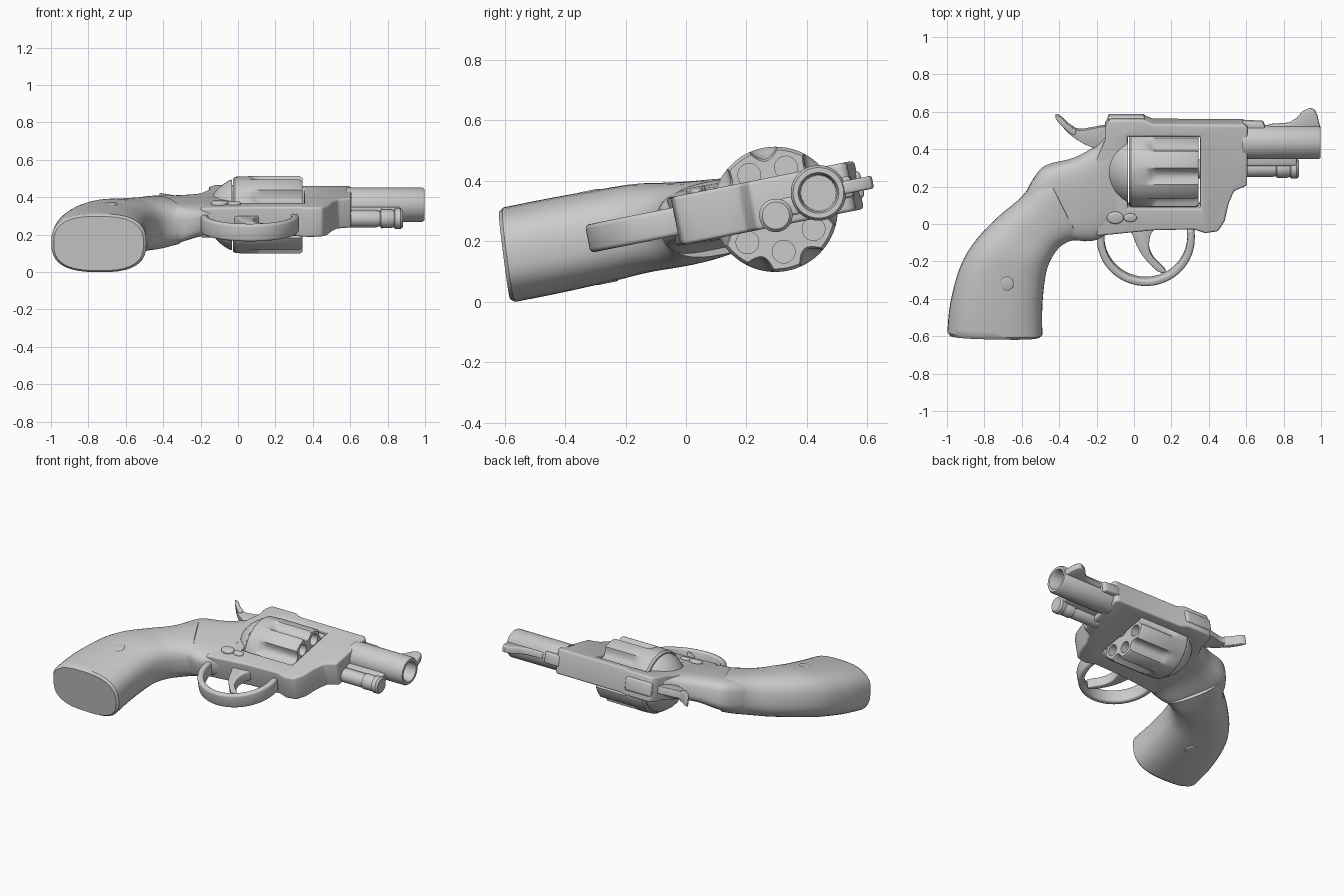
import bpy, bmesh
from math import sin, cos, pi, radians
from mathutils import Matrix, Vector

if "Cube" in bpy.data.objects:
    bpy.data.objects.remove(bpy.data.objects["Cube"])

# The whole model lies on its side, tilted about the x axis
TILT = Matrix(((1, 0, 0, 0), (0, 1, -.2, 0), (0, .2, 1, .272), (0, 0, 0, 1)))


def make(name, rings, closed=False):
    """Skin a list of equal-length vertex rings; cap the ends unless closed."""
    bm = bmesh.new()
    rows = [[bm.verts.new(p) for p in r] for r in rings]
    n = len(rows[0])
    pairs = list(zip(rows, rows[1:])) + ([(rows[-1], rows[0])] if closed else [])
    for a, b in pairs:
        for i in range(n):
            j = (i + 1) % n
            bm.faces.new((a[i], a[j], b[j], b[i]))
    if not closed:
        bm.faces.new(rows[0][::-1])
        bm.faces.new(rows[-1])
    bmesh.ops.recalc_face_normals(bm, faces=bm.faces[:])
    me = bpy.data.meshes.new(name)
    bm.to_mesh(me)
    bm.free()
    me.transform(TILT)
    ob = bpy.data.objects.new(name, me)
    bpy.context.collection.objects.link(ob)
    return ob


def bevel(ob, width, segments=3):
    m = ob.modifiers.new("bevel", 'BEVEL')
    m.width, m.segments, m.angle_limit = width, segments, radians(40)
    return ob


def cut(ob, cutter):
    m = ob.modifiers.new("cut", 'BOOLEAN')
    m.operation, m.solver, m.object = 'DIFFERENCE', 'EXACT', cutter
    cutter.hide_render = True


def spline(pts, steps=4, cyclic=False):
    """Catmull-Rom smoothing of tuples of any length."""
    p = [Vector(q) for q in pts]
    n = len(p)
    get = (lambda i: p[i % n]) if cyclic else (lambda i: p[max(0, min(n - 1, i))])
    out = []
    for i in range(n if cyclic else n - 1):
        a, b, c, d = (get(i + k) for k in (-1, 0, 1, 2))
        for s in range(steps):
            t = s / steps
            out.append(.5 * (2 * b + (c - a) * t + (2 * a - 5 * b + 4 * c - d) * t * t
                             + (3 * b - a - 3 * c + d) * t ** 3))
    return out if cyclic else out + [p[-1]]


def plate(name, pts, half, bev=0, mid=0.0):
    """Outline in the side plane, given thickness."""
    ob = make(name, [[(p[0], p[1], mid + s * half) for p in pts] for s in (-1, 1)])
    return bevel(ob, bev) if bev else ob


def lathe(name, prof, cy, cw, n=40, closed=False):
    """Turned part along x: profile of (x, radius)."""
    return make(name, [[(x, cy + r * cos(2 * pi * i / n), cw + r * sin(2 * pi * i / n))
                        for i in range(n)] for x, r in prof], closed)


def rect(x0, x1, y0, y1):
    return [(x0, y0), (x1, y0), (x1, y1), (x0, y1)]


def disc(x, y, r, n=24, sx=1):
    return [(x + sx * r * cos(2 * pi * i / n), y + r * sin(2 * pi * i / n)) for i in range(n)]


def oval_loft(name, sections, power, lean=0, n=40):
    """Sections: back x, back y, front x, front y, half thickness, thickness offset."""
    rings = []
    for k, (bx, by, fx, fy, h, o) in enumerate(sections):
        ring = []
        for i in range(n):
            c, s = cos(2 * pi * i / n), sin(2 * pi * i / n)
            c, s = (abs(v) ** (2 / power) * (1 if v > 0 else -1) for v in (c, s))
            t = (c + 1) / 2
            y = by + (fy - by) * t + lean * (1 - k / len(sections)) * s * h
            ring.append((bx + (fx - bx) * t, y, o + h * s))
        rings.append(ring)
    return make(name, rings)


# Grip
oval_loft("grip", [Vector((-.985, -.594, -.505, -.604, .143, 0))] + spline([
    (-.998, -.575, -.49, -.593, .154, 0), (-.982, -.42, -.49, -.44, .154, 0),
    (-.93, -.23, -.475, -.29, .15, 0), (-.85, -.095, -.45, -.2, .145, 0),
    (-.73, .03, -.405, -.13, .138, -.01), (-.605, .135, -.355, -.095, .133, -.015),
    (-.53, .235, -.31, -.083, .126, -.015), (-.47, .285, -.285, -.08, .12, -.015)]), 2.7, .07)

# Rear frame between grip and shield
oval_loft("rear_frame", spline([
    (-.58, .16, -.36, -.083, .1, -.012), (-.535, .24, -.3, -.083, .107, -.012),
    (-.47, .308, -.26, -.088, .103, -.008), (-.32, .35, -.2, -.08, .09, 0),
    (-.2, .42, -.14, -.05, .086, 0), (-.13, .5, -.08, -.03, .082, 0)]), 3.6)

# Grip screws on both sides
for side, s in (("upper", 1), ("lower", -1)):
    plate("grip_screw_" + side, disc(-.68, -.29, .038), .01, .008, s * .143)

# Main frame with cylinder window
frame = plate("frame", [
    (-.2, -.05), (-.2, .36), (-.155, .46), (-.155, .53), (-.13, .572), (.05, .572),
    (.1, .55), (.59, .547), (.608, .53), (.605, .22), (.535, .19), (.505, .12),
    (.485, .03), (.45, -.025), (.38, -.035), (.32, -.015), (.1, -.02)], .08)
cut(frame, plate("window_cutter", rect(-.035, .354, .098, .482), .3))
bevel(frame, .028, 4)

# Side details of the frame
plate("latch", disc(-.1, .05, .032, sx=1.4), .015, .01, .082)
plate("latch_slide", disc(-.02, .05, .022, sx=1.6), .012, .008, .081)
plate("rear_sight", rect(-.14, .06, .55, .583), .045, .015)

# Fluted cylinder with chambers
CY, CW, N = .29, -.025, 7
START = -pi / 2


def drum_ring(x, r, flute):
    ring = []
    for i in range(168):
        a = 2 * pi * i / 168
        d = cos(N * (a - pi))          # +1 midway between chambers
        rr = r - flute * max(0, (d - .1) / .9) ** .6
        ring.append((x, CY + rr * cos(a + START), CW + rr * sin(a + START)))
    return ring


drum = make("cylinder", [drum_ring(*q) for q in (
    (-.028, .19, 0), (-.015, .2, 0), (.06, .203, 0), (.085, .203, .015), (.12, .203, .034),
    (.33, .203, .036), (.345, .193, .034))])
for i in range(N):
    a = START + 2 * pi * i / N
    cut(drum, lathe(f"chamber_cutter_{i}", [(.1, .037), (.4, .037)],
                    CY + .14 * cos(a), CW + .14 * sin(a), 24))
lathe("cylinder_axle", [(.3, .05), (.36, .05), (.4, .045)], CY, CW)

# Rounded recoil shield behind the cylinder
lathe("recoil_shield", spline([(-.165, .04), (-.145, .09), (-.1, .145), (-.05, .18),
                               (-.032, .185)]), CY, CW, 48)

# Barrel with open bore
lathe("barrel", [(.58, .09), (.985, .09), (.998, .082), (.998, .066), (.985, .06),
                 (.62, .056), (.58, .056)], .438, 0, 48, True)
lathe("bore_end", [(.6, .06), (.65, .06)], .438, 0)
plate("barrel_rib", [(.58, .5), (.58, .552), (.69, .548), (.71, .5)], .035, .01)
plate("front_sight", [(.7, .5), (.72, .532), (.83, .54), (.87, .565), (.9, .6), (.94, .618),
                      (.965, .612), (.98, .58), (.995, .52), (.99, .5)], .021, .008)

# Ejector rod and its mount
lathe("ejector_rod", [(.55, .045), (.74, .045), (.75, .041), (.76, .041), (.765, .05),
                      (.82, .049), (.825, .046), (.835, .046), (.84, .054), (.87, .054),
                      (.882, .044)], .288, -.045)
plate("rod_rail", rect(.58, .87, .31, .37), .03, .01, -.025)


# Trigger guard
def arc(a, b):
    return [(.063 + a * cos(radians(t)), -.07 + b * sin(radians(t))) for t in range(168, 376, 4)]


plate("trigger_guard", arc(.262, .255) + arc(.222, .218)[::-1], .046, .014)

# Trigger
plate("trigger", spline([(-.02, .0), (-.005, -.06), (.03, -.14), (.08, -.205), (.13, -.25),
                         (.17, -.255), (.15, -.225), (.105, -.18), (.08, -.12),
                         (.09, -.05), (.11, .0)], 3, True), .032, .012)

# Hammer body and thumb spur
plate("hammer", spline([(-.405, .57), (-.36, .53), (-.29, .505), (-.22, .515), (-.13, .52),
                        (-.12, .41), (-.21, .41), (-.29, .445), (-.35, .49), (-.39, .535)],
                       3, True), .024, .01)
plate("hammer_spur", spline([(-.422, .58), (-.395, .575), (-.35, .533), (-.31, .505),
                             (-.325, .48), (-.37, .515), (-.405, .55)], 3, True), .034, .01)

# Apply modifiers, drop the cutters, shade smooth
bpy.ops.object.select_all(action='DESELECT')
parts = [o for o in bpy.context.scene.objects if not o.hide_render]
for o in parts:
    o.select_set(True)
bpy.context.view_layer.objects.active = parts[0]
bpy.ops.object.convert(target='MESH')
for o in [o for o in bpy.context.scene.objects if o.hide_render]:
    bpy.data.objects.remove(o)
bpy.ops.object.shade_smooth_by_angle(angle=radians(35))
